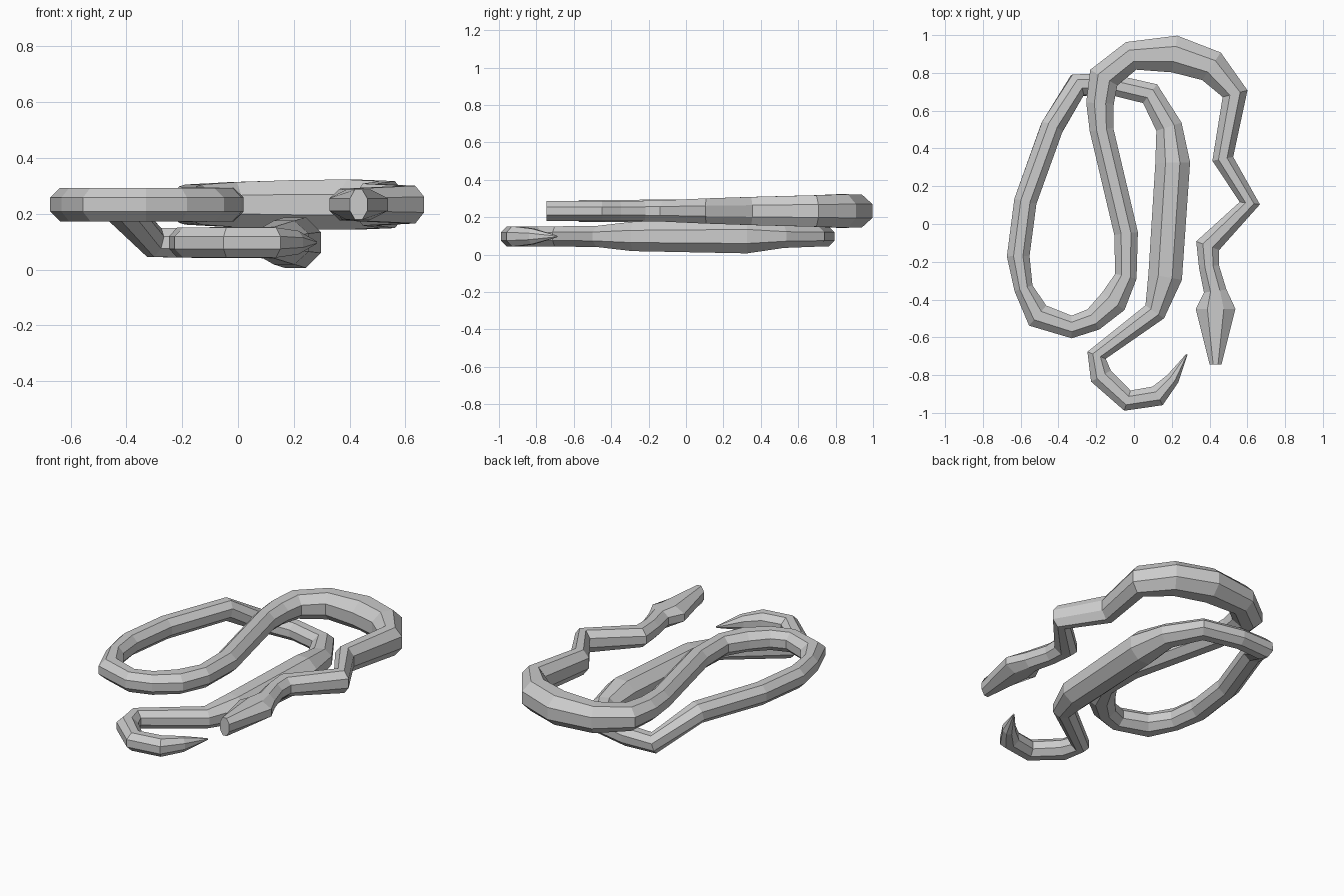
import bpy, bmesh, math
from mathutils import Vector

if "Cube" in bpy.data.objects:
    bpy.data.objects.remove(bpy.data.objects["Cube"])

SIDES = 8

# Plan-view spine from snout to tail: x, y, half width
SPINE = [
    (.432, -.745, .031), (.432, -.45, .105), (.43, -.355, .06), (.397, -.225, .053),
    (.39, -.115, .065), (.613, .11, .054), (.47, .345, .056), (.535, .69, .068),
    (.41, .835, .088), (.215, .9, .098), (-.015, .89, .078), (-.16, .775, .083),
    (-.18, .64, .073), (-.172, .5, .063), (-.042, -.05, .063), (-.043, -.277, .058),
    (-.11, -.41, .075), (-.215, -.505, .062), (-.33, -.545, .06), (-.51, -.485, .07),
    (-.585, -.34, .05), (-.613, -.17, .06), (-.575, .12, .06), (-.435, .51, .06),
    (-.30, .735, .062), (-.13, .74, .055), (.085, .69, .062), (.185, .515, .07),
    (.205, .325, .092), (.165, -.28, .09), (.11, -.465, .06), (-.198, -.695, .052),
    (-.175, -.805, .06), (-.035, -.935, .056), (.125, -.91, .056), (.205, -.82, .035),
    (.28, -.69, .004),
]
DROP = 24  # from this ring on, the body lies under the upper coil


def bump(i, centre, spread):
    return math.exp(-((i - centre) / spread) ** 2)


def half_height(i, width):
    """Slim head and tail, thicker on the two fat stretches of the body."""
    base = .06 if 5 <= i < DROP else .054
    h = base + .03 * bump(i, 8.3, 2.8) + .04 * bump(i, 28.3, 1)
    return min(h, 1.2 * width) if i > 33 else h


# Snake body: octagonal tube with mitred rings along the spine
bm = bmesh.new()
pts = [Vector((x, y, .233 if i < DROP else .097)) for i, (x, y, w) in enumerate(SPINE)]
rings = []
for i, (p, (x, y, w)) in enumerate(zip(pts, SPINE)):
    before = p - pts[max(i - 1, 0)]
    after = pts[min(i + 1, len(pts) - 1)] - p
    tangent = (before.normalized() + after.normalized()).normalized()
    side = Vector((tangent.y, -tangent.x, 0)).normalized()
    up = side.cross(tangent).normalized()
    k = 1 / math.cos(math.pi / SIDES)
    h = half_height(i, w)
    ring = []
    for j in range(SIDES):
        a = 2 * math.pi * (j + .5) / SIDES
        ring.append(bm.verts.new(p + side * (w * k * math.cos(a)) + up * (h * k * math.sin(a))))
    rings.append(ring)
for a, b in zip(rings, rings[1:]):
    for j in range(SIDES):
        n = (j + 1) % SIDES
        bm.faces.new((a[j], a[n], b[n], b[j]))
bm.faces.new(rings[0])
bm.faces.new(rings[-1])
bmesh.ops.recalc_face_normals(bm, faces=bm.faces)
mesh = bpy.data.meshes.new("snake_body")
bm.to_mesh(mesh)
bm.free()
bpy.context.collection.objects.link(bpy.data.objects.new("snake_body", mesh))
